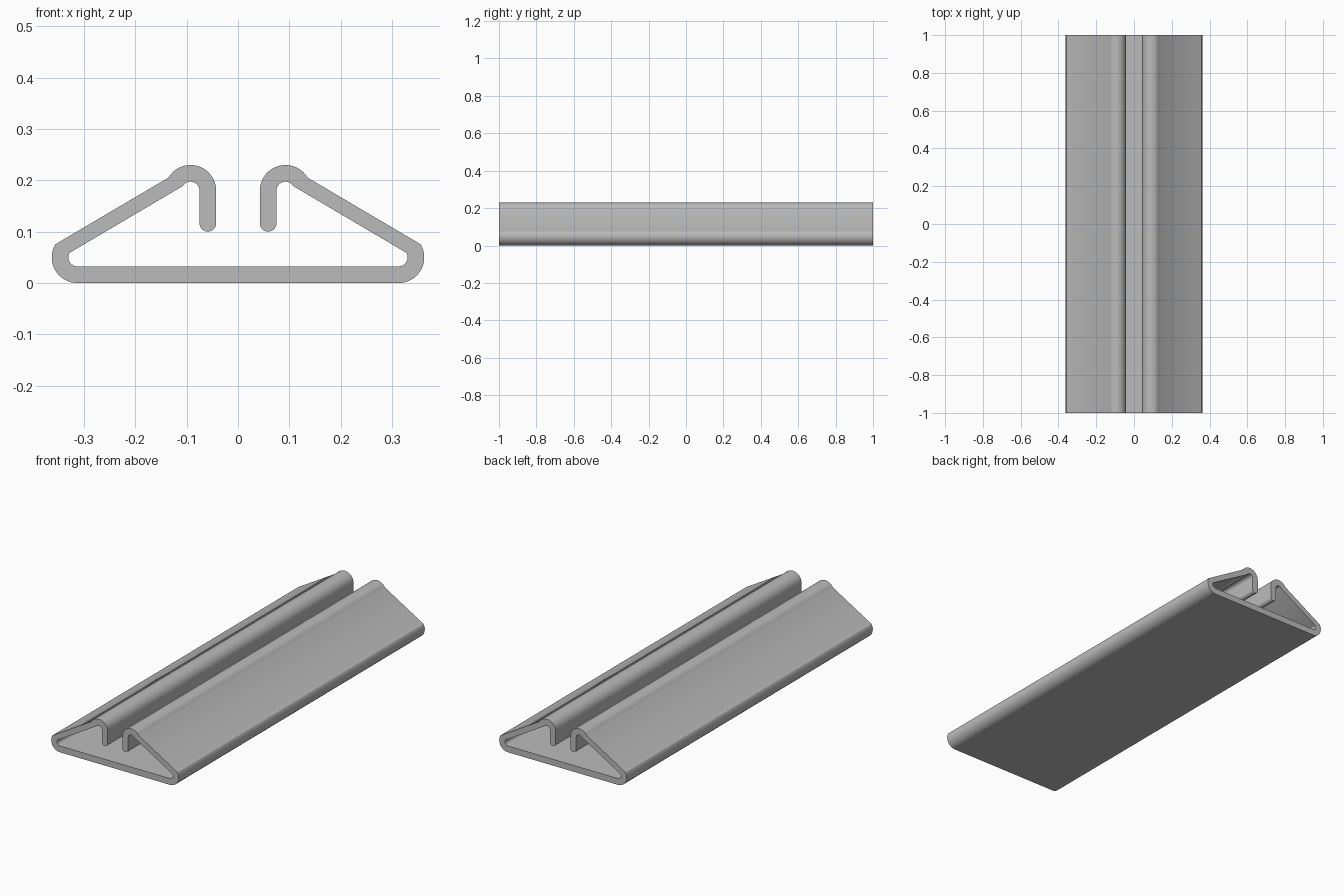
import bpy
import bmesh
from math import radians, cos, sin, atan2, degrees

cube = bpy.data.objects.get("Cube")
if cube:
    bpy.data.objects.remove(cube, do_unlink=True)

# Section dimensions
LENGTH = 2.0
R_OUT = 0.05
WALL = 0.0325
R_IN = R_OUT - WALL
FOOT = (0.313, R_OUT)
CREST = (0.0925, 0.18)
LIP = (CREST[0] - R_OUT + WALL / 2, 0.1165)
SLOPE = degrees(atan2(FOOT[0] - CREST[0], CREST[1] - FOOT[1]))


def arc(centre, radius, start, end, steps=18):
    """Points on an arc, angles in degrees."""
    angles = [radians(start + (end - start) * i / steps) for i in range(steps + 1)]
    return [(centre[0] + radius * cos(a), centre[1] + radius * sin(a)) for a in angles]


# Half section: outer skin up to the lip, round the lip, back along the inner skin
half = arc(FOOT, R_OUT, -90, 90 - SLOPE)
half += arc(CREST, R_OUT, 90 - SLOPE, 180)
half += arc(LIP, WALL / 2, 180, 360)
half += arc(CREST, R_IN, 180, 90 - SLOPE)
half += arc(FOOT, R_IN, 90 - SLOPE, -90)
outline = half + [(-x, z) for x, z in reversed(half)]

# Extrude the section along the rail
bm = bmesh.new()
face = bm.faces.new([bm.verts.new((x, -LENGTH / 2, z)) for x, z in outline])
result = bmesh.ops.extrude_face_region(bm, geom=[face], use_keep_orig=True)
moved = [g for g in result["geom"] if isinstance(g, bmesh.types.BMVert)]
bmesh.ops.translate(bm, verts=moved, vec=(0, LENGTH, 0))
bmesh.ops.recalc_face_normals(bm, faces=bm.faces)
mesh = bpy.data.meshes.new("slotted_rail")
bm.to_mesh(mesh)
bm.free()

rail = bpy.data.objects.new("slotted_rail", mesh)
bpy.context.collection.objects.link(rail)

# Plain grey
grey = bpy.data.materials.new("grey")
grey.use_nodes = True
colour = (0.5, 0.5, 0.5, 1)
grey.diffuse_color = colour
grey.node_tree.nodes["Principled BSDF"].inputs["Base Color"].default_value = colour
mesh.materials.append(grey)

# Smooth bends, sharp ends
bpy.ops.object.select_all(action="DESELECT")
rail.select_set(True)
bpy.context.view_layer.objects.active = rail
bpy.ops.object.shade_smooth_by_angle(angle=radians(30))
